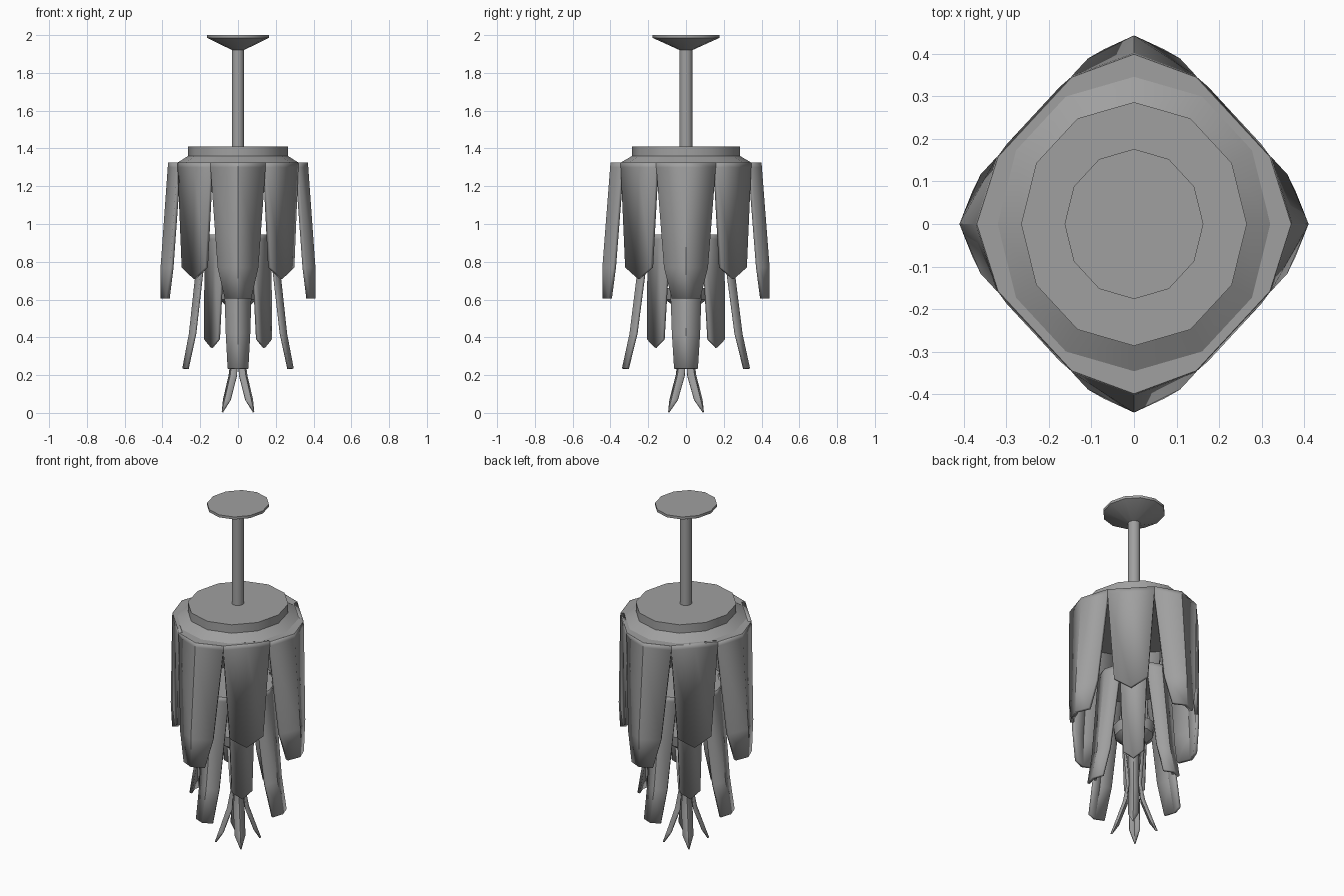
import bpy, bmesh, math
from mathutils import Matrix, Vector

cube = bpy.data.objects.get("Cube")
if cube:
    bpy.data.objects.remove(cube)

GREY = (0.35, 0.35, 0.35, 1)
grey = bpy.data.materials.new("grey")
grey.use_nodes = True
grey.diffuse_color = GREY
grey.node_tree.nodes["Principled BSDF"].inputs["Base Color"].default_value = GREY


def finish(name, bm, stretch=1.0, thickness=0):
    """Turn a bmesh into a named object, stretched along y."""
    bmesh.ops.scale(bm, vec=(1, stretch, 1), verts=bm.verts)
    bmesh.ops.recalc_face_normals(bm, faces=bm.faces)
    mesh = bpy.data.meshes.new(name)
    bm.to_mesh(mesh)
    bm.free()
    mesh.materials.append(grey)
    obj = bpy.data.objects.new(name, mesh)
    bpy.context.collection.objects.link(obj)
    if thickness:
        mod = obj.modifiers.new("thickness", 'SOLIDIFY')
        mod.thickness = thickness
        mod.offset = -1
    bpy.ops.object.select_all(action='DESELECT')
    obj.select_set(True)
    bpy.context.view_layer.objects.active = obj
    bpy.ops.object.shade_smooth_by_angle(angle=math.radians(35))


def lathe(name, profile, stretch=1.0, sides=12):
    """Closed turned part from (radius, height) points."""
    bm = bmesh.new()
    rings = [[bm.verts.new((r * math.cos(a), r * math.sin(a), z))
              for a in (math.tau * i / sides for i in range(sides))]
             for r, z in profile]
    for low, high in zip(rings, rings[1:]):
        for i in range(sides):
            j = (i + 1) % sides
            bm.faces.new((low[i], low[j], high[j], high[i]))
    bm.faces.new(rings[0])
    bm.faces.new(rings[-1])
    finish(name, bm, stretch)


def petals(name, rows, turn, stretch, thickness):
    """Four petals; each row is (height, ridge radius, edge radius, half width)."""
    bm = bmesh.new()
    for k in range(4):
        spin = Matrix.Rotation(math.radians(90 * k + turn), 3, 'Z')
        grid = [[bm.verts.new(spin @ Vector(p)) for p in
                 ((edge, -w, z - lift), (ridge, 0, z), (edge, w, z - lift))]
                for z, ridge, edge, w, lift in rows]
        for a, b in zip(grid, grid[1:]):
            for i in range(2):
                bm.faces.new((a[i], b[i], b[i + 1], a[i + 1]))
    # outward orientation is set from the petal direction
    bm.normal_update()
    bmesh.ops.recalc_face_normals(bm, faces=bm.faces)
    bmesh.ops.scale(bm, vec=(1, stretch, 1), verts=bm.verts)
    bm.normal_update()
    for f in bm.faces:
        c = f.calc_center_median()
        if f.normal.x * c.x + f.normal.y * c.y < 0:
            f.normal_flip()
    mesh = bpy.data.meshes.new(name)
    bm.to_mesh(mesh)
    bm.free()
    mesh.materials.append(grey)
    obj = bpy.data.objects.new(name, mesh)
    bpy.context.collection.objects.link(obj)
    mod = obj.modifiers.new("thickness", 'SOLIDIFY')
    mod.thickness = thickness
    mod.offset = -1
    bpy.ops.object.select_all(action='DESELECT')
    obj.select_set(True)
    bpy.context.view_layer.objects.active = obj
    bpy.ops.object.shade_smooth_by_angle(angle=math.radians(35))


def rim(name, z, depth, ridge, edge, w, stretch):
    """Flat plate closing the top of a petal tier."""
    bm = bmesh.new()
    outline = []
    for k in range(4):
        spin = Matrix.Rotation(math.radians(90 * k), 3, 'Z')
        outline += [bm.verts.new(spin @ Vector(p)) for p in
                    ((edge, -w, z), (ridge, 0, z), (edge, w, z))]
    face = bm.faces.new(outline)
    new = bmesh.ops.extrude_face_region(bm, geom=[face])["geom"]
    lower = [v for v in new if isinstance(v, bmesh.types.BMVert)]
    bmesh.ops.translate(bm, vec=(0, 0, -depth), verts=lower)
    if face.is_valid is False or len(bm.faces) < 14:
        bm.faces.new(outline)
    finish(name, bm, stretch)


def diagonal(top, band, side, tip, corner, low, w_low):
    """Rows for a flat diagonal petal with a pointed lower end."""
    edge, w = corner
    r, half = (edge + w) / math.sqrt(2), (edge - w) / math.sqrt(2)
    return [(top, r, r, half, 0), (band, r, r, half, 0),
            (tip, low, low, w_low, tip - side)]


# Ceiling rose, stem and turned cap
lathe("ceiling_rose", [(0.03, 1.92), (0.163, 1.985), (0.163, 2.0)], 1.08)
lathe("stem", [(0.033, 1.4), (0.033, 1.93)], 1.05)
lathe("cap", [(0.32, 1.325), (0.265, 1.36), (0.265, 1.41)], 1.08)

# Outer petal tier
rim("outer_rim", 1.325, 0.02, 0.369, 0.319, 0.146, 1.08)
petals("outer_ridged_petals",
       [(1.325, 0.37, 0.32, 0.147, 0), (1.3, 0.372, 0.322, 0.146, 0),
        (0.77, 0.41, 0.36, 0.108, 0), (0.605, 0.41, 0.38, 0.07, 0)],
       0, 1.08, 0.02)
petals("outer_flat_petals",
       diagonal(1.325, 1.3, 0.77, 0.71, (0.32, 0.147), 0.334, 0.088),
       45, 1.08, 0.02)

# Inner petal tier
rim("inner_rim", 0.945, 0.02, 0.204, 0.176, 0.079, 1.15)
petals("inner_ridged_petals",
       [(0.945, 0.205, 0.177, 0.08, 0), (0.92, 0.206, 0.178, 0.08, 0),
        (0.42, 0.26, 0.235, 0.065, 0), (0.235, 0.295, 0.275, 0.055, 0)],
       0, 1.15, 0.015)
petals("inner_flat_petals",
       diagonal(0.945, 0.92, 0.39, 0.345, (0.177, 0.08), 0.203, 0.052),
       45, 1.15, 0.015)

# Lower hub with flared leaves
lathe("lower_hub", [(0.04, 0.55), (0.1, 0.6), (0.11, 0.66)], 1.1)
petals("lower_leaves",
       [(0.6, 0.06, 0.05, 0.03, 0), (0.3, 0.04, 0.03, 0.024, 0),
        (0.2, 0.058, 0.04, 0.03, 0), (0.07, 0.1, 0.085, 0.028, 0),
        (0.005, 0.122, 0.118, 0.003, 0)],
       45, 1.1, 0.008)
